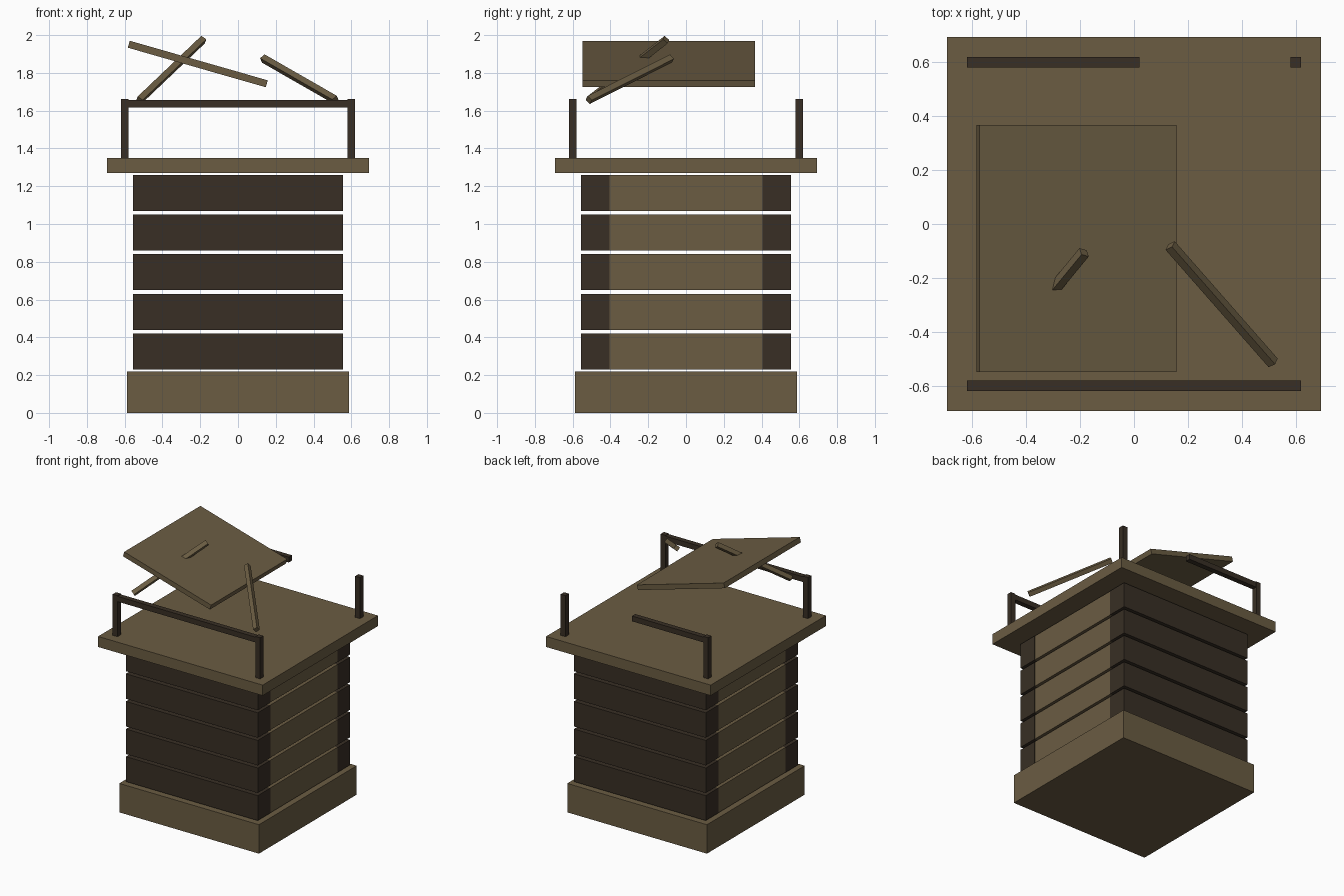
import bpy, math
from mathutils import Vector, Matrix

if "Cube" in bpy.data.objects:
    bpy.data.objects.remove(bpy.data.objects["Cube"])


def material(name, rgb):
    m = bpy.data.materials.new(name)
    m.diffuse_color = (*rgb, 1)
    m.use_nodes = True
    m.node_tree.nodes["Principled BSDF"].inputs["Base Color"].default_value = m.diffuse_color
    return m


LIGHT = material("weathered_wood", (0.145, 0.107, 0.055))
DARK = material("dark_wood", (0.040, 0.028, 0.018))


def box(name, mat, centre, size, rot=None):
    bpy.ops.mesh.primitive_cube_add(size=1)
    o = bpy.context.object
    o.name = name
    scale = Matrix.Diagonal((*size, 1))
    o.data.transform(Matrix.Translation(centre) @ (rot or Matrix()) @ scale)
    o.data.materials.append(mat)
    return o


def stick(name, a, b, width, roll):
    a, b = Vector(a), Vector(b)
    q = (b - a).to_track_quat('Y', 'Z').to_matrix().to_4x4()
    rot = q @ Matrix.Rotation(math.radians(roll), 4, 'Y')
    return box(name, LIGHT, (a + b) / 2, (width, (b - a).length, width), rot)


# Base and top slab
box("base", LIGHT, (0, 0, 0.11), (1.175, 1.175, 0.22))
box("top_slab", LIGHT, (0, 0, 1.31), (1.385, 1.385, 0.08))

# Walls of stacked planks with gaps: dark front/back, light sides between them
for i in range(5):
    z = 0.325 + 0.21 * i
    for s, face, side in ((-1, "front", "left"), (1, "back", "right")):
        box(f"{face}_plank_{i + 1}", DARK, (0, s * 0.48, z), (1.11, 0.15, 0.19))
        box(f"{side}_plank_{i + 1}", LIGHT, (s * 0.478, 0, z), (0.15, 0.81, 0.19))

# Corner posts
for x in (-0.6, 0.6):
    for y in (-0.6, 0.6):
        box("corner_post", DARK, (x, y, 1.505), (0.04, 0.04, 0.315))

# Rails: whole at the front, broken off at the back
box("front_rail", DARK, (0, -0.6, 1.637), (1.238, 0.039, 0.04))
box("broken_back_rail", DARK, (-0.299, 0.6, 1.637), (0.64, 0.039, 0.04))

# Tilted roof panel and the two loose rafters
box("roof_panel", LIGHT, (-0.213, -0.091, 1.847), (0.76, 0.915, 0.038),
    Matrix.Rotation(math.radians(16), 4, 'Y'))
stick("left_rafter", (-0.522, -0.515, 1.655), (-0.185, -0.105, 1.976), 0.033, 40)
stick("right_rafter", (0.516, -0.515, 1.657), (0.134, -0.080, 1.876), 0.033, -40)
